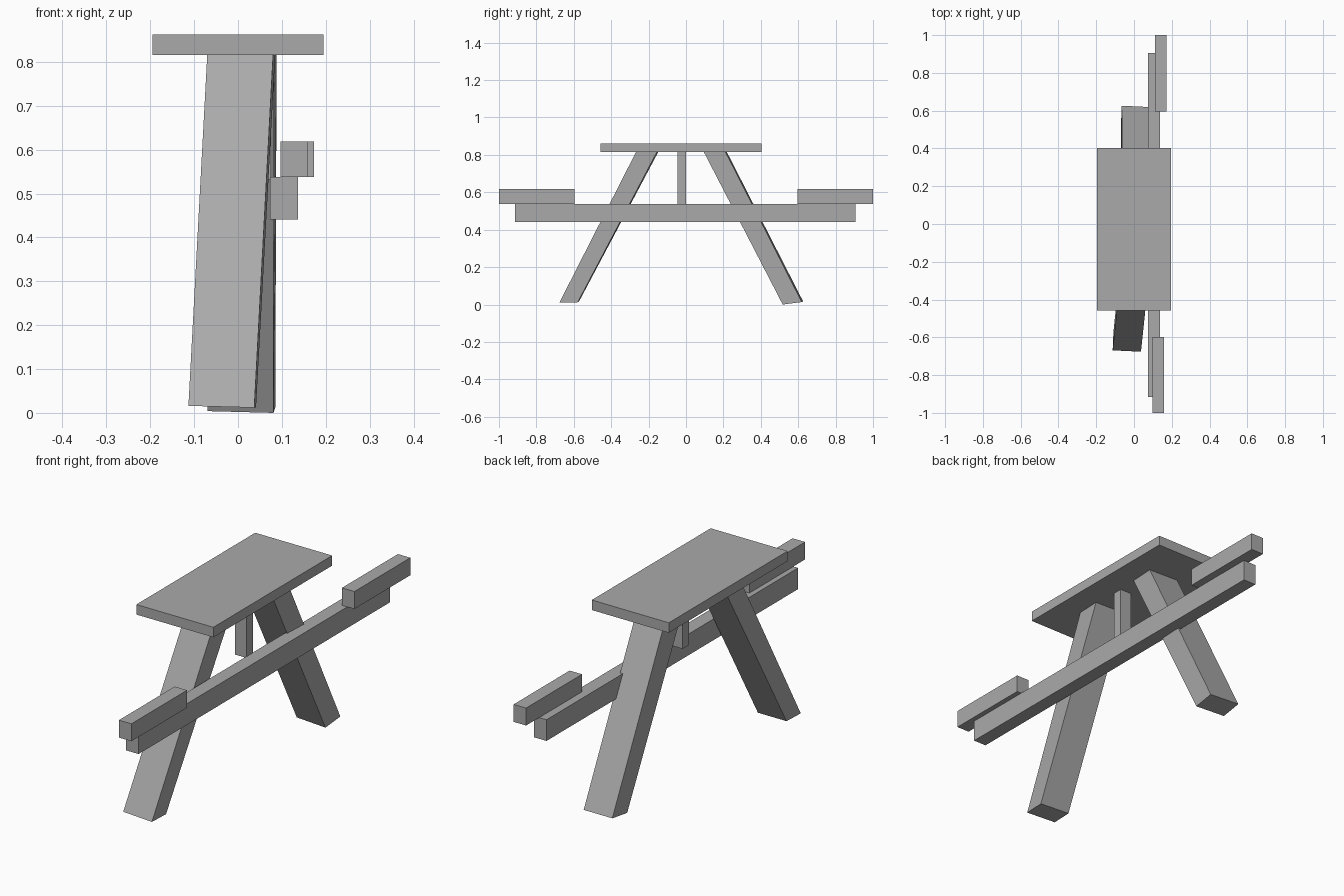
import bpy
import bmesh
from mathutils import Vector

cube = bpy.data.objects.get("Cube")
if cube:
    bpy.data.objects.remove(cube, do_unlink=True)

grey = bpy.data.materials.new("plain_grey")
grey.use_nodes = True
grey.diffuse_color = (0.4, 0.4, 0.4, 1)
bsdf = next(n for n in grey.node_tree.nodes if n.type == 'BSDF_PRINCIPLED')
bsdf.inputs["Base Color"].default_value = grey.diffuse_color


def beam(name, start, end):
    """Join two quads (origin, width vector, depth vector) into a solid beam."""
    bm = bmesh.new()
    rings = []
    for origin, width, depth in (start, end):
        o, w, d = Vector(origin), Vector(width), Vector(depth)
        rings.append([bm.verts.new(p) for p in (o, o + w, o + w + d, o + d)])
    low, high = rings
    bm.faces.new(low[::-1])
    bm.faces.new(high)
    for i in range(4):
        j = (i + 1) % 4
        bm.faces.new((low[i], low[j], high[j], high[i]))
    bmesh.ops.recalc_face_normals(bm, faces=bm.faces)
    mesh = bpy.data.meshes.new(name)
    bm.to_mesh(mesh)
    bm.free()
    mesh.materials.append(grey)
    obj = bpy.data.objects.new(name, mesh)
    bpy.context.collection.objects.link(obj)
    return obj


def board(name, x, y, z):
    """Axis-aligned board from its extents."""
    w, d = (x[1] - x[0], 0, 0), (0, y[1] - y[0], 0)
    beam(name, ((x[0], y[0], z[0]), w, d), ((x[0], y[0], z[1]), w, d))


# Table top, side rail and the short post between them
board("table_top", (-0.195, 0.195), (-0.457, 0.403), (0.816, 0.862))
board("side_rail", (0.073, 0.137), (-0.915, 0.905), (0.441, 0.538))
board("centre_post", (0.017, 0.075), (-0.045, 0.0), (0.532, 0.82))

# Seat planks resting on the rail ends
board("front_seat", (0.097, 0.16), (-1.0, -0.597), (0.538, 0.618))
board("back_seat", (0.11, 0.173), (0.595, 1.0), (0.538, 0.618))

# Splayed legs, slightly twisted
beam("front_leg",
     ((-0.113, -0.669, 0.016), (0.15, -0.007, -0.004), (0.004, 0.097, 0)),
     ((-0.07, -0.259, 0.818), (0.15, -0.007, 0), (0.005, 0.112, 0)))
beam("back_leg",
     ((-0.069, 0.524, 0.004), (0.15, -0.007, -0.004), (0.004, 0.102, 0.013)),
     ((-0.068, 0.101, 0.818), (0.15, -0.007, 0), (0.006, 0.116, 0)))
